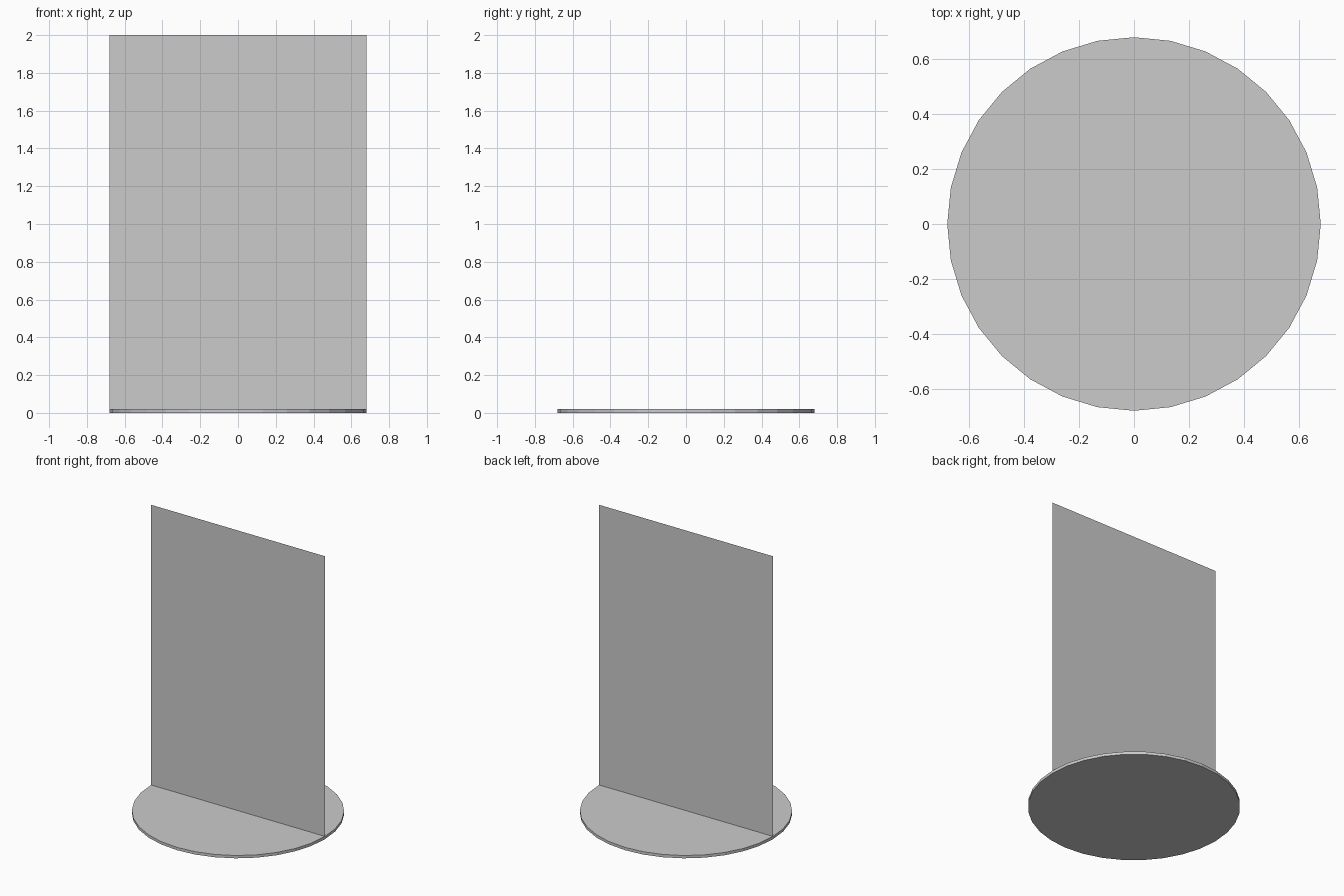
import bpy
import bmesh
from mathutils import Matrix

if "Cube" in bpy.data.objects:
    bpy.data.objects.remove(bpy.data.objects["Cube"])

RADIUS = 0.68
BASE_H = 0.02
TOP = 2.0


def add_object(name, bm):
    mesh = bpy.data.meshes.new(name)
    bm.to_mesh(mesh)
    bm.free()
    obj = bpy.data.objects.new(name, mesh)
    bpy.context.collection.objects.link(obj)
    return obj


# Thin round base, 32 flat sides
bm = bmesh.new()
bmesh.ops.create_cone(bm, cap_ends=True, segments=32, radius1=RADIUS,
                      radius2=RADIUS, depth=BASE_H,
                      matrix=Matrix.Translation((0, 0, BASE_H / 2)))
add_object("round_base", bm)

# Upright standee panel: a single sheet without thickness
bm = bmesh.new()
corners = [(-RADIUS, BASE_H), (RADIUS, BASE_H), (RADIUS, TOP), (-RADIUS, TOP)]
bm.faces.new([bm.verts.new((x, 0, z)) for x, z in corners])
add_object("upright_panel", bm)
